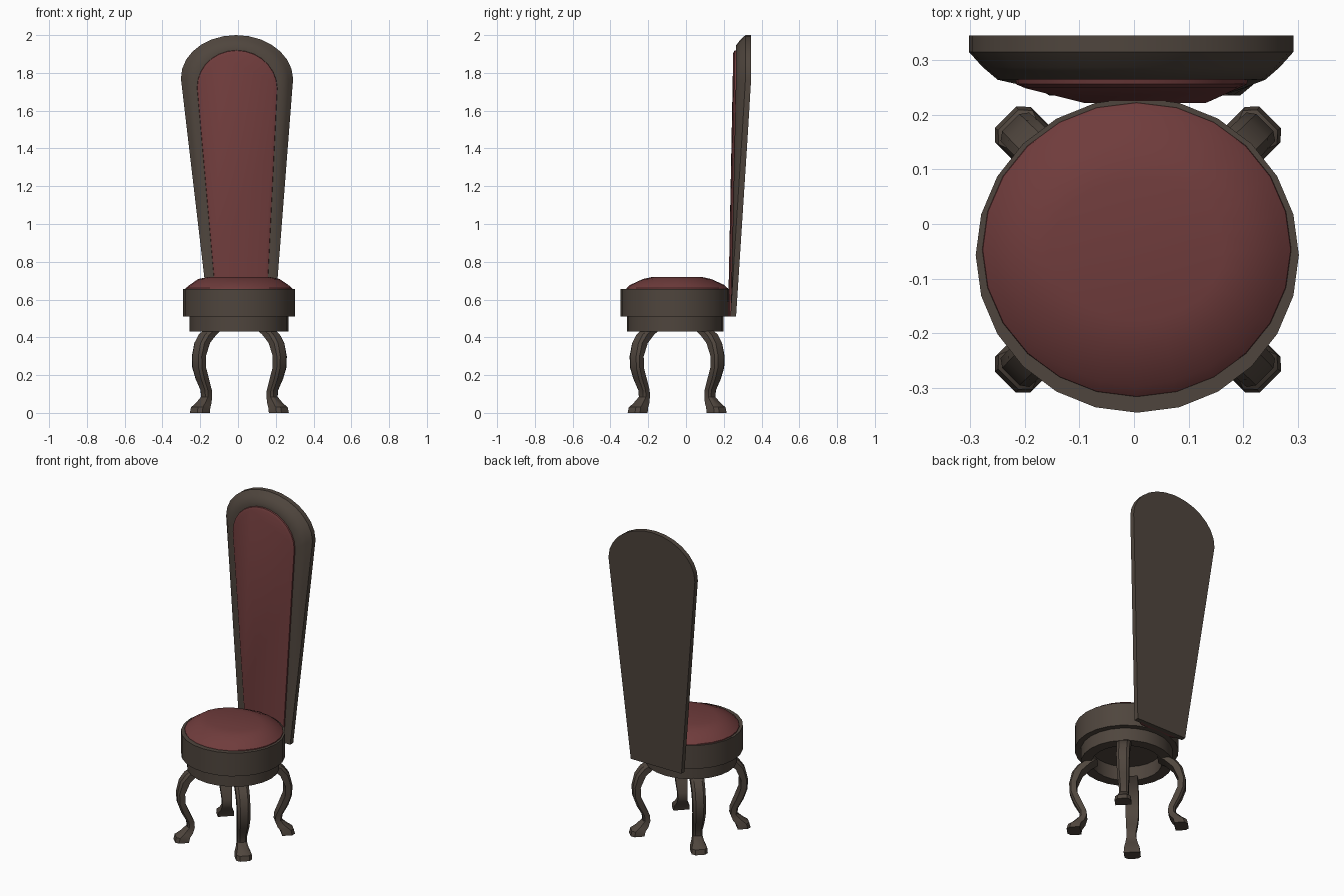
import bpy, bmesh, math
from mathutils import Vector

if "Cube" in bpy.data.objects:
    bpy.data.objects.remove(bpy.data.objects["Cube"])


def material(name, rgb):
    m = bpy.data.materials.new(name)
    m.diffuse_color = (*rgb, 1)
    m.use_nodes = True
    m.node_tree.nodes["Principled BSDF"].inputs["Base Color"].default_value = m.diffuse_color
    return m


wood = material("dark wood", (0.078, 0.060, 0.047))
fabric = material("red fabric", (0.160, 0.045, 0.045))


def skin(name, rings, mat, smooth=None):
    """Join a stack of equal-length rings and cap both ends."""
    bm = bmesh.new()
    vs = [[bm.verts.new(p) for p in r] for r in rings]
    n = len(vs[0])
    for a, b in zip(vs, vs[1:]):
        for i in range(n):
            j = (i + 1) % n
            bm.faces.new((a[i], a[j], b[j], b[i]))
    bm.faces.new(vs[0][::-1])
    bm.faces.new(vs[-1])
    bmesh.ops.recalc_face_normals(bm, faces=bm.faces)
    me = bpy.data.meshes.new(name)
    bm.to_mesh(me)
    bm.free()
    me.materials.append(mat)
    ob = bpy.data.objects.new(name, me)
    bpy.context.collection.objects.link(ob)
    if smooth:
        bpy.ops.object.select_all(action='DESELECT')
        ob.select_set(True)
        bpy.context.view_layer.objects.active = ob
        bpy.ops.object.shade_smooth_by_angle(angle=math.radians(smooth))
    return ob


def circle(rx, ry, z, cx, cy, n=24):
    return [(cx + rx * math.cos(math.tau * i / n),
             cy + ry * math.sin(math.tau * i / n), z) for i in range(n)]


# round seat: wide rim, narrower skirt, hollow underneath
profile = [(0.20, 0.52), (0.20, 0.43), (0.262, 0.43), (0.262, 0.51),
           (0.296, 0.51), (0.296, 0.655), (0.27, 0.655)]
skin("seat_frame", [circle(r, r * 0.975, z, 0.006, -0.057) for r, z in profile], wood, 20)

# domed seat cushion
dome = [(0.285, 0.272, 0.645), (0.282, 0.268, 0.66), (0.262, 0.25, 0.677),
        (0.215, 0.18, 0.709), (0.16, 0.128, 0.72)]
skin("seat_cushion", [circle(a, b, z, 0.005, -0.047) for a, b, z in dome], fabric, 30)

# curved legs: height, distance from centre, thickness, width
sections = [(0.44, 0.205, 0.070, 0.080), (0.415, 0.245, 0.070, 0.078),
            (0.37, 0.285, 0.055, 0.076), (0.30, 0.308, 0.042, 0.074),
            (0.24, 0.306, 0.042, 0.072), (0.18, 0.283, 0.046, 0.066),
            (0.12, 0.253, 0.040, 0.055), (0.085, 0.250, 0.040, 0.053),
            (0.05, 0.275, 0.065, 0.068), (0.03, 0.298, 0.075, 0.088),
            (0.0, 0.305, 0.076, 0.092)]
names = ["back_right_leg", "back_left_leg", "front_left_leg", "front_right_leg"]
for k, name in enumerate(names):
    a = math.radians(45 + 90 * k)
    out = Vector((math.cos(a), math.sin(a), 0))
    side = Vector((-out.y, out.x, 0))
    rings = []
    for z, r, t, w in sections:
        c = Vector((0.007, -0.047, z)) + out * r
        rings.append([c + out * (u * t / 2) + side * (v * w / 2)
                      for u, v in ((-1, -1), (0.5, -1), (1, -0.6),
                                   (1, 0.6), (0.5, 1), (-1, 1))])
    skin(name, rings, wood, 30)


# tall backrest, tapering down and leaning back
Z0 = 0.51


def back_y(z):
    return min(0.345, 0.265 + (z - Z0) * 0.0645)


def rim_y(z):
    return 0.237 + min(z - Z0, 1.25) * 0.022


def arch(w0, w1, zs, zt, depth, n=14):
    """Outline with straight tapered sides and an elliptical top."""
    pts = [(-w0, Z0)] + [(-w0 + (w0 - w1) * k / 4, Z0 + (zs - Z0) * k / 4) for k in (1, 2, 3)]
    pts += [(-w1 * math.cos(math.pi * i / n), zs + (zt - zs) * math.sin(math.pi * i / n))
            for i in range(n + 1)]
    pts += [(w0 - (w0 - w1) * k / 4, Z0 + (zs - Z0) * k / 4) for k in (3, 2, 1)] + [(w0, Z0)]
    return [(x + 0.02 - 0.02 * (z - Z0), depth(z), z) for x, z in pts]


skin("backrest_frame", [
    arch(0.174, 0.297, 1.77, 2.0, back_y),
    arch(0.174, 0.297, 1.77, 2.0, lambda z: back_y(z) - 0.03),
    arch(0.162, 0.272, 1.76, 1.975, lambda z: 0.45 * (back_y(z) - 0.03) + 0.55 * rim_y(z)),
    arch(0.148, 0.245, 1.745, 1.945, rim_y),
    arch(0.128, 0.212, 1.72, 1.92, rim_y)], wood, 40)

# padded panel on the front of the backrest
skin("backrest_cushion", [
    arch(0.130, 0.214, 1.72, 1.922, lambda z: rim_y(z) + 0.008),
    arch(0.128, 0.211, 1.72, 1.918, lambda z: rim_y(z) - 0.008),
    arch(0.112, 0.194, 1.715, 1.905, lambda z: rim_y(z) - 0.015)], fabric, 40)
